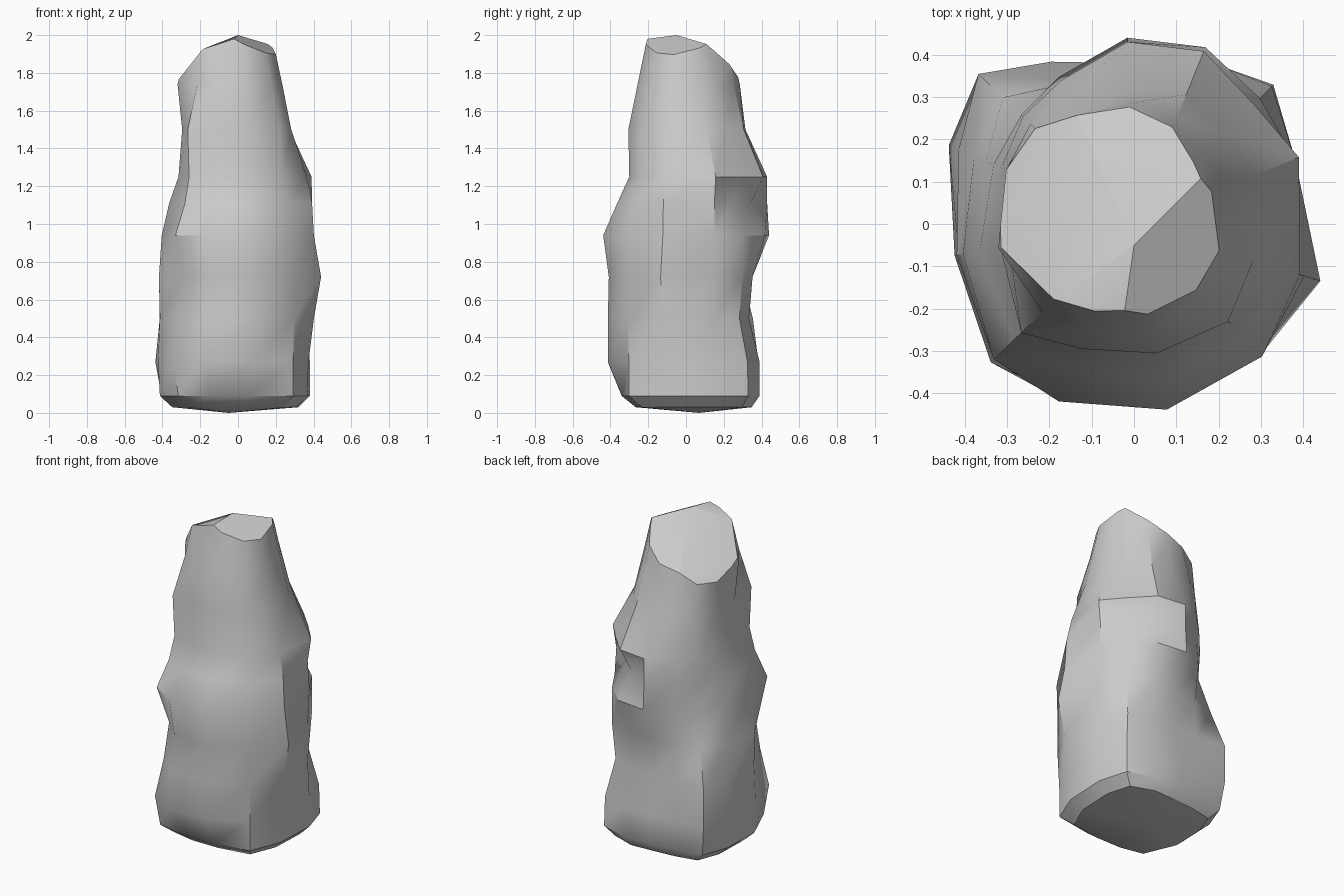
import bpy, bmesh, math
from mathutils import Vector

if "Cube" in bpy.data.objects:
    bpy.data.objects.remove(bpy.data.objects["Cube"])

# Directions of the rock's ridges (degrees from +x) and radii at each height
ANGLES = (22, 45, 68, 92, 117, 136, 157, 190, 224, 247, 280, 314, 343)
SECTIONS = {
    0.09: (.41, .465, .42, .38, .41, .48, .44, .42, .44, .37, .345, .42, .385),
    0.27: (.41, .46, .42, .38, .43, .51, .475, .43, .47, .45, .42, .42, .39),
    0.50: (.40, .40, .36, .335, .38, .51, .45, .42, .42, .44, .42, .43, .42),
    0.72: (.40, .42, .38, .35, .37, .43, .41, .425, .39, .42, .415, .43, .46),
    0.94: (.41, .42, .45, .44, .39, .36, .38, .41, .46, .455, .445, .435, .42),
    1.11: (.40, .34, .37, .43, .38, .37, .36, .37, .39, .37, .37, .38, .41),
    1.25: (.42, .40, .44, .43, .38, .365, .34, .32, .36, .32, .305, .33, .38),
    1.50: (.295, .30, .33, .315, .34, .34, .32, .30, .37, .32, .31, .32, .295),
    1.74: (.24, .24, .27, .285, .29, .32, .33, .325, .30, .27, .26, .25, .245),
}

bm = bmesh.new()


def ring(z, radii, scale=1.0, dx=0.0, dy=0.0):
    return [bm.verts.new((r * scale * math.cos(math.radians(a)) + dx,
                          r * scale * math.sin(math.radians(a)) + dy, z))
            for a, r in zip(ANGLES, radii)]


# Body: shallow base, measured sections, narrowed top
rows = list(SECTIONS.items())
rings = [ring(0.03, rows[0][1], 0.84, 0.0, 0.02)]
rings += [ring(z, radii) for z, radii in rows]
rings.append(ring(2.14, rows[-1][1], 0.68, -0.01, 0.0))

count = len(ANGLES)
foot = bm.verts.new((-0.05, 0.07, 0.0))
for i in range(count):
    j = (i + 1) % count
    bm.faces.new((foot, rings[0][j], rings[0][i]))
    for low, high in zip(rings, rings[1:]):
        bm.faces.new((low[i], low[j], high[j], high[i]))
bm.faces.new(rings[-1])


# Chipped summit: slanted planes meeting at the peak
def chip(point, normal):
    geom = bm.verts[:] + bm.edges[:] + bm.faces[:]
    cut = bmesh.ops.bisect_plane(bm, geom=geom, plane_co=Vector(point),
                                 plane_no=Vector(normal), clear_outer=True)
    edges = [e for e in cut["geom_cut"] if isinstance(e, bmesh.types.BMEdge)]
    bmesh.ops.contextual_create(bm, geom=edges)


PEAK = (0.0, -0.05, 2.0)
for normal in ((0.5, -0.2, 1.0), (-0.34, -0.08, 1.0),
               (-0.75, 0.5, 1.0), (-0.37, 0.67, 1.0)):
    chip(PEAK, normal)

bmesh.ops.recalc_face_normals(bm, faces=bm.faces[:])
mesh = bpy.data.meshes.new("rock_pillar")
bm.to_mesh(mesh)
bm.free()
rock = bpy.data.objects.new("rock_pillar", mesh)
bpy.context.collection.objects.link(rock)

# Soft facets with crisp ridges
bpy.context.view_layer.objects.active = rock
rock.select_set(True)
bpy.ops.object.shade_smooth_by_angle(angle=math.radians(35))
